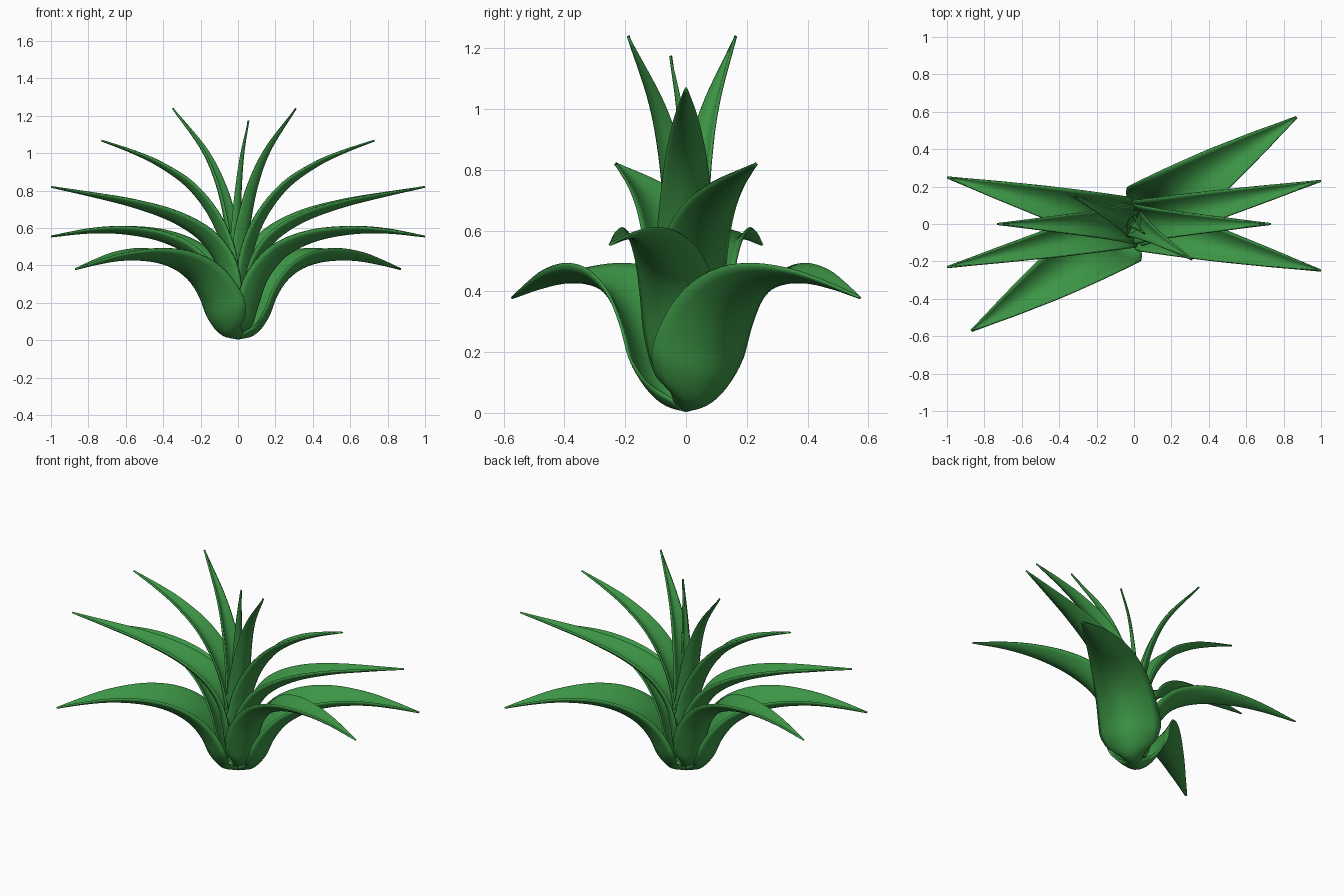
import bpy, bmesh, math
from mathutils import Vector

cube = bpy.data.objects.get("Cube")
if cube:
    bpy.data.objects.remove(cube, do_unlink=True)

green = bpy.data.materials.new("leaf green")
green.use_nodes = True
COLOUR = (0.045, 0.30, 0.06, 1)
green.diffuse_color = COLOUR
green.node_tree.nodes["Principled BSDF"].inputs["Base Color"].default_value = COLOUR

STEPS, SIDES = 40, 12      # segments along and across a leaf
WIDTH = [0.22, 0.78, 1.0, 0.97, 0.88, 0.76, 0.63, 0.48, 0.33, 0.17, 0.02]


def spline(points, t):
    """Smooth curve through evenly spaced control points, t from 0 to 1."""
    pts = [Vector(p) for p in points]
    pts = [2 * pts[0] - pts[1]] + pts + [2 * pts[-1] - pts[-2]]
    n = len(points) - 1
    i = min(int(t * n), n - 1)
    f = t * n - i
    a, b, c, d = pts[i:i + 4]
    return 0.5 * (2 * b + (c - a) * f + (2 * a - 5 * b + 4 * c - d) * f * f
                  + (3 * b - a - 3 * c + d) * f ** 3)


def leaf(name, rib, half_width, azimuth, reach=1.0):
    """Channelled leaf swept along a midrib of (radius, height) points."""
    line = [spline(rib, i / STEPS) for i in range(STEPS + 1)]
    dist = [0.0]
    for p, q in zip(line, line[1:]):
        dist.append(dist[-1] + (q - p).length)
    az = math.radians(azimuth)
    out = Vector((math.cos(az), math.sin(az), 0))
    side = Vector((-math.sin(az), math.cos(az), 0))
    up = Vector((0, 0, 1))
    bm = bmesh.new()
    rows = []
    for i, p in enumerate(line):
        t = dist[i] / dist[-1]
        tan = (line[min(i + 1, STEPS)] - line[max(i - 1, 0)]).normalized()
        normal = -out * tan.y + up * tan.x
        w = half_width * spline([(v, 0) for v in WIDTH], t).x
        lift = w * (0.68 - 0.15 * t)
        row = []
        for j in range(SIDES + 1):
            u = 2 * j / SIDES - 1
            co = out * p.x * reach + up * p.y + side * w * u + normal * lift * u * u
            row.append(bm.verts.new(co))
        rows.append(row)
    for a, b in zip(rows, rows[1:]):
        for j in range(SIDES):
            bm.faces.new((a[j], b[j], b[j + 1], a[j + 1]))
    mesh = bpy.data.meshes.new(name)
    bm.to_mesh(mesh)
    bm.free()
    mesh.materials.append(green)
    ob = bpy.data.objects.new(name, mesh)
    bpy.context.collection.objects.link(ob)
    solid = ob.modifiers.new("thickness", "SOLIDIFY")
    solid.thickness = 0.01
    solid.offset = 0
    bpy.ops.object.select_all(action="DESELECT")
    ob.select_set(True)
    bpy.context.view_layer.objects.active = ob
    bpy.ops.object.shade_smooth_by_angle(angle=math.radians(40))


# Midrib curves, from the drooping outer leaves to the upright inner ones
outer = [(0, 0.008), (0.09, 0.03), (0.16, 0.11), (0.21, 0.22), (0.29, 0.32),
         (0.41, 0.39), (0.56, 0.425), (0.73, 0.43), (0.89, 0.41), (1.04, 0.38)]
low = [(0, 0.03), (0.07, 0.08), (0.11, 0.2), (0.16, 0.33), (0.26, 0.45),
       (0.42, 0.53), (0.62, 0.57), (0.82, 0.575), (1.03, 0.555)]
middle = [(0, 0.04), (0.06, 0.12), (0.085, 0.28), (0.12, 0.42), (0.21, 0.54),
          (0.37, 0.64), (0.58, 0.715), (0.80, 0.77), (1.025, 0.82)]
high = [(0, 0.05), (0.045, 0.15), (0.06, 0.32), (0.085, 0.5), (0.155, 0.67),
        (0.27, 0.82), (0.42, 0.93), (0.57, 1.005), (0.73, 1.068)]
top = [(0, 0.06), (0.03, 0.2), (0.04, 0.4), (0.065, 0.62), (0.115, 0.83),
       (0.2, 1.02), (0.363, 1.24)]
centre = [(-0.01, 0.08), (0.0, 0.3), (0.0, 0.55), (0.012, 0.8), (0.035, 1.0), (0.075, 1.175)]

# Opposite pairs of leaves: name, midrib, half width, right and left azimuth, left reach
pairs = [("outer_leaf", outer, 0.18, 33.3, 213.3, 1.0),
         ("low_leaf", low, 0.13, -14, 166, 1.0),
         ("middle_leaf", middle, 0.12, 13, 193, 1.0),
         ("high_leaf", high, 0.105, 0, 180, 1.0),
         ("top_leaf", top, 0.075, -31.5, 155, 1.06)]
for name, rib, w, az_left, az_right, reach in pairs:
    leaf(name + "_left", rib, w, az_left)
    leaf(name + "_right", rib, w, az_right, reach)
leaf("centre_leaf", centre, 0.042, -42)
